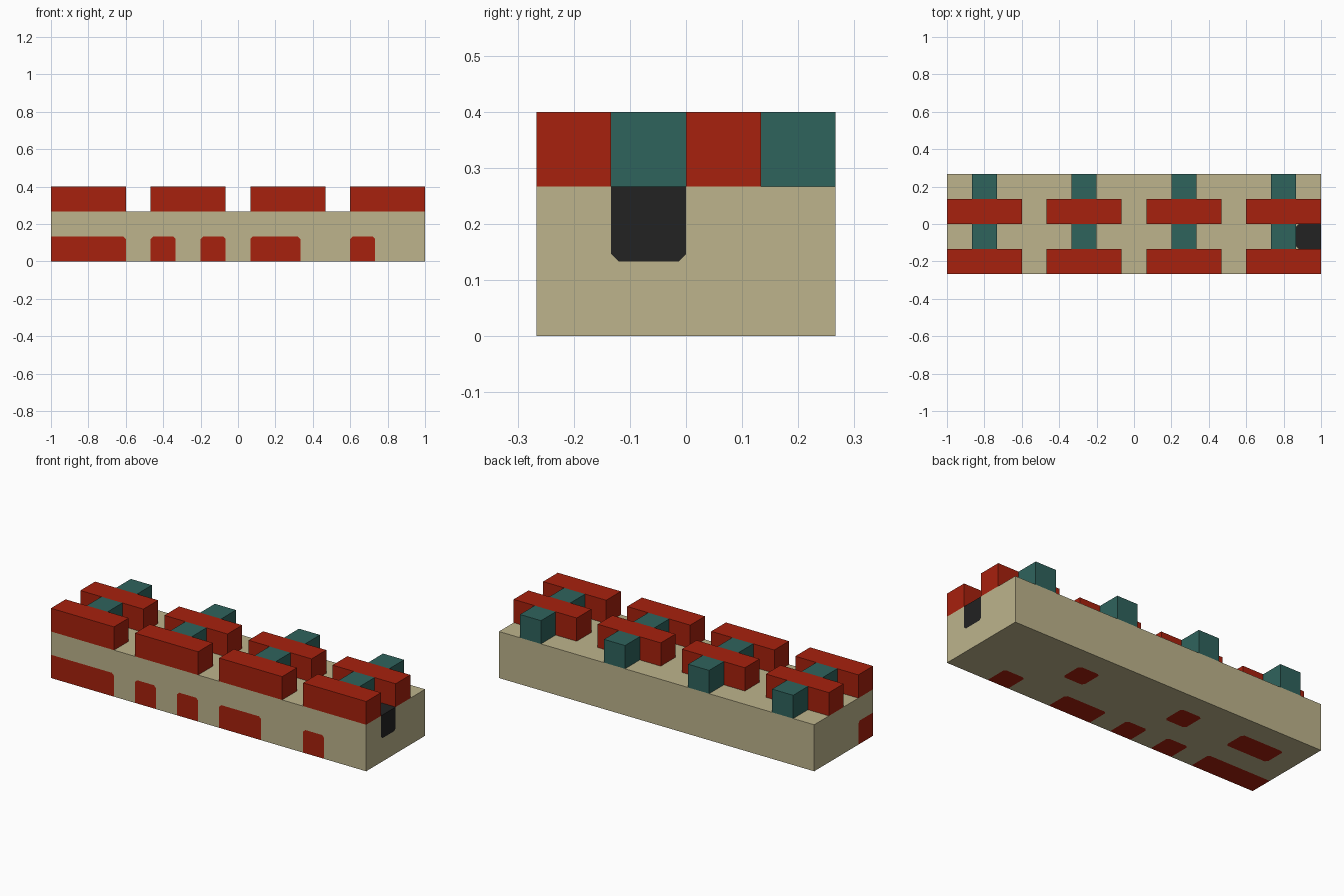
import bpy
import bmesh
from mathutils import Vector

cube = bpy.data.objects.get("Cube")
if cube:
    bpy.data.objects.remove(cube, do_unlink=True)

U = 2 / 15                      # one block unit
HALF = Vector((7.5, 2, 1))      # half size of the base, in units


def material(name, rgb):
    mat = bpy.data.materials.new(name)
    mat.use_nodes = True
    mat.diffuse_color = (*rgb, 1)
    mat.node_tree.nodes["Principled BSDF"].inputs["Base Color"].default_value = (*rgb, 1)
    return mat


TAN = material("sand_tan", (0.51, 0.455, 0.262))
RED = material("brick_red", (0.39, 0.015, 0.004))
TEAL = material("dark_teal", (0.028, 0.125, 0.108))
BLACK = material("charcoal_black", (0.016, 0.016, 0.016))


def finish(name, bm, *mats):
    bmesh.ops.scale(bm, vec=(U, U, U), verts=bm.verts)
    mesh = bpy.data.meshes.new(name)
    bm.to_mesh(mesh)
    bm.free()
    for mat in mats:
        mesh.materials.append(mat)
    obj = bpy.data.objects.new(name, mesh)
    bpy.context.collection.objects.link(obj)


def box(lo, hi):
    """Box between two corners, in block units."""
    bm = bmesh.new()
    bmesh.ops.create_cube(bm, size=1)
    lo, hi = Vector(lo), Vector(hi)
    bmesh.ops.scale(bm, vec=hi - lo, verts=bm.verts)
    bmesh.ops.translate(bm, vec=(lo + hi) / 2, verts=bm.verts)
    return bm


def inside(p, lo, hi):
    return all(a - 0.001 <= c <= b + 0.001 for c, a, b in zip(p, lo, hi))


# Base, cut into unit squares
base = box((-7.5, -2, 0), (7.5, 2, 2))
cuts = [((i - 6.5, 0, 0), (1, 0, 0)) for i in range(14)]
cuts += [((0, i, 0), (0, 1, 0)) for i in (-1, 0, 1)] + [((0, 0, 1), (0, 0, 1))]
for co, no in cuts:
    bmesh.ops.bisect_plane(base, geom=base.verts[:] + base.edges[:] + base.faces[:],
                           plane_co=co, plane_no=no)

# Coloured blocks showing on the base: start, length, row, height, material slot
patches = []
for x, length, y, z, slot in [
        (-7.5, 3, -2, 0, 1), (-3.5, 1, -2, 0, 1), (-1.5, 1, -2, 0, 1),
        (0.5, 2, -2, 0, 1), (4.5, 1, -2, 0, 1),
        (-6.5, 2, 0, 0, 1), (-2.5, 1, 0, 0, 1), (2.5, 1, 0, 0, 1),
        (6.5, 1, -1, 1, 2)]:
    patches.append((Vector((x, y, z)), Vector((x + length, y + 1, z + 1)), slot))

# Clip the free corners of each coloured block
for lo, hi, slot in patches:
    for v in base.verts[:]:
        p = v.co - Vector((0, 0, 1))
        outer = [abs(abs(p[i]) - HALF[i]) < 0.001 for i in range(3)]
        corner = all(min(abs(v.co[i] - lo[i]), abs(v.co[i] - hi[i])) < 0.001 for i in range(3))
        if sum(outer) != 1 or not corner:
            continue
        toward = (lo + hi) / 2 - v.co
        d = Vector([0 if outer[i] else (1 if toward[i] > 0 else -1) for i in range(3)])
        d.normalize()
        for f in [f for f in v.link_faces if inside(f.calc_center_median(), lo, hi)]:
            bmesh.ops.bisect_plane(base, geom=[f] + f.edges[:] + f.verts[:],
                                   plane_co=v.co + d * 0.07, plane_no=d)

for f in base.faces:
    for lo, hi, slot in patches:
        if f.calc_area() > 0.1 and inside(f.calc_center_bounds(), lo, hi):
            f.material_index = slot
finish("base", base, TAN, RED, BLACK)

# Long bricks in two rows, each with a short link block behind it
for row, y in (("front", -2), ("rear", 0)):
    for i in range(4):
        x = -6 + 4 * i
        finish(f"{row}_brick_{i + 1}", box((x - 1.5, y, 2), (x + 1.5, y + 1, 3)), RED)
        finish(f"{row}_link_{i + 1}", box((x - 0.5, y + 1, 2), (x + 0.5, y + 2, 3)), TEAL)
